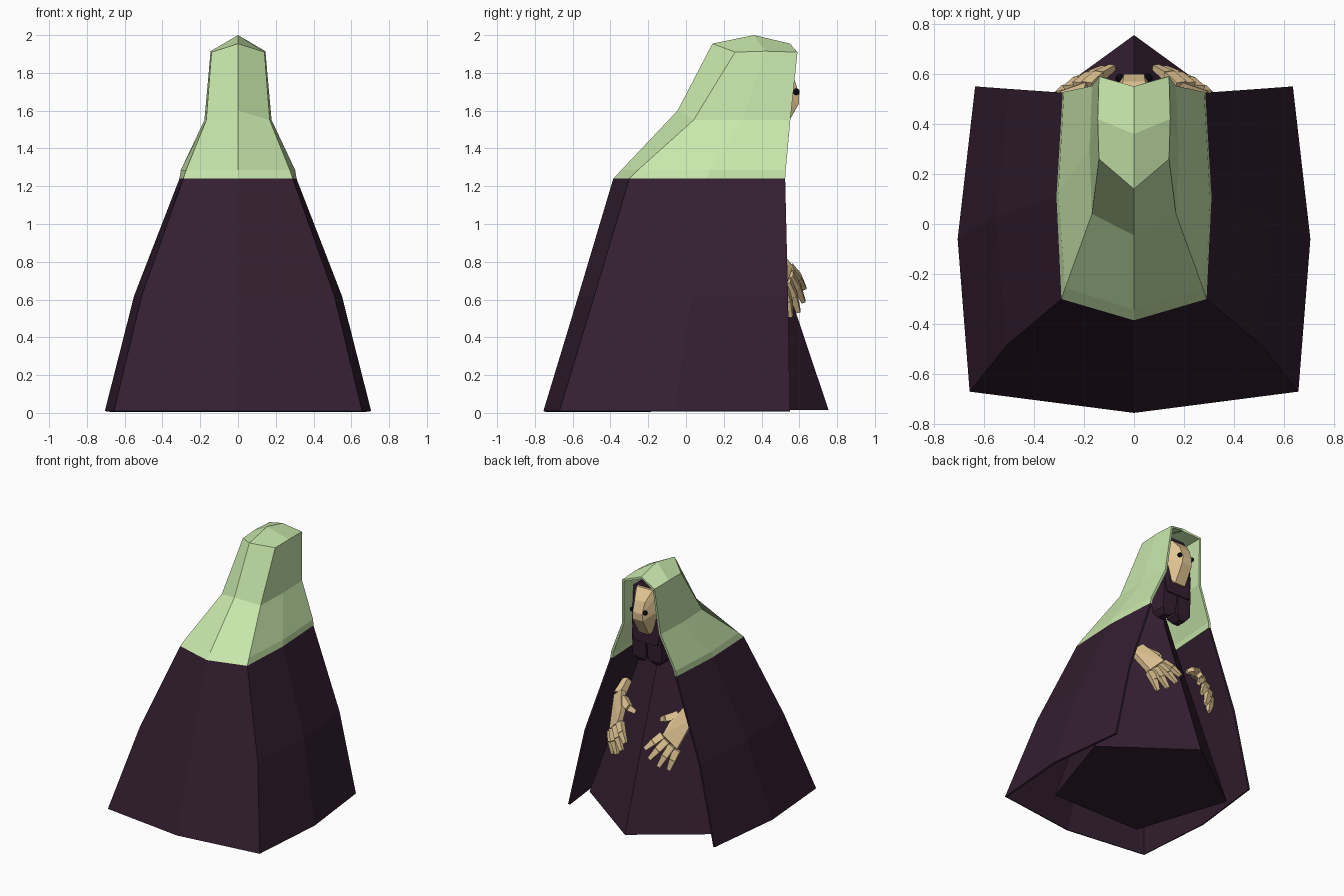
import bpy, bmesh, math
from mathutils import Vector

if "Cube" in bpy.data.objects:
    bpy.data.objects.remove(bpy.data.objects["Cube"])


def material(name, rgb):
    m = bpy.data.materials.new(name)
    m.diffuse_color = (*rgb, 1)
    m.use_nodes = True
    m.node_tree.nodes["Principled BSDF"].inputs["Base Color"].default_value = m.diffuse_color
    return m


PURPLE = material("dark_purple_cloth", (0.034, 0.0135, 0.031))
GREEN = material("pale_green_cloth", (0.58, 0.80, 0.41))
SKIN = material("tan_skin", (0.77, 0.57, 0.30))
BLACK = material("black_eye", (0.003, 0.002, 0.004))


def finish(name, bm, mat):
    me = bpy.data.meshes.new(name)
    bm.to_mesh(me)
    bm.free()
    me.materials.append(mat)
    ob = bpy.data.objects.new(name, me)
    bpy.context.collection.objects.link(ob)
    return ob


def drape(name, half_rows, mat, thickness):
    """Cloth shell lofted through mirrored rows: front edge, side, back corner, back centre."""
    bm = bmesh.new()
    rows = []
    for half in half_rows:
        full = half + [(-x, y, z) for x, y, z in reversed(half[:-1])]
        rows.append([bm.verts.new(p) for p in full])
    for low, high in zip(rows, rows[1:]):
        for j in range(len(low) - 1):
            bm.faces.new((low[j + 1], low[j], high[j], high[j + 1]))
    bmesh.ops.remove_doubles(bm, verts=bm.verts, dist=0.0005)
    ob = finish(name, bm, mat)
    mod = ob.modifiers.new("thickness", 'SOLIDIFY')
    mod.thickness = thickness
    mod.offset = -1
    return ob


def add_hull(bm, points):
    verts = [bm.verts.new(p) for p in points]
    bmesh.ops.convex_hull(bm, input=verts)
    junk = [v for v in verts if not v.link_faces]
    bmesh.ops.delete(bm, geom=junk, context='VERTS')


def hull(name, points, mat):
    bm = bmesh.new()
    add_hull(bm, points)
    return finish(name, bm, mat)


def both(points):
    return points + [(-x, y, z) for x, y, z in points if x > 0]


# Cloak and hood share the row at shoulder height
shoulder = [(0.285, 0.525, 1.24), (0.31, 0.11, 1.24), (0.29, -0.30, 1.24), (0, -0.385, 1.24)]
drape("cloak", [
    [(0.635, 0.55, 0.01), (0.705, -0.06, 0.01), (0.657, -0.67, 0.01), (0, -0.755, 0.01)],
    [(0.50, 0.54, 0.62), (0.55, 0.03, 0.62), (0.51, -0.485, 0.62), (0, -0.57, 0.62)],
    shoulder], PURPLE, 0.015)
drape("hood", [
    shoulder,
    [(0.28, 0.528, 1.285), (0.303, 0.125, 1.285), (0.275, -0.255, 1.285), (0, -0.343, 1.285)],
    [(0.168, 0.552, 1.55), (0.178, 0.30, 1.55), (0.168, 0.04, 1.55), (0, -0.045, 1.60)],
    [(0.14, 0.59, 1.91), (0.145, 0.42, 1.915), (0.14, 0.26, 1.91), (0, 0.14, 1.955)],
    [(0, 0.55, 1.955), (0, 0.36, 2.0), (0, 0.14, 1.955), (0, 0.14, 1.955)],
], GREEN, 0.018)

# Five-sided dress, closed at the hem
bm = bmesh.new()
levels = []
for z, r, cy in ((0.015, 0.655, 0.10), (1.22, 0.25, 0.10), (1.42, 0.10, 0.20)):
    levels.append([bm.verts.new((r * math.sin(i * math.tau / 5),
                                 cy + r * math.cos(i * math.tau / 5), z)) for i in range(5)])
for a, b in zip(levels, levels[1:]):
    for i in range(5):
        k = (i + 1) % 5
        bm.faces.new((a[k], a[i], b[i], b[k]))
bm.faces.new(levels[-1][::-1])
bm.faces.new(levels[0])
finish("dress", bm, PURPLE)

# Head: narrow face with a flat front
hull("head", both([
    (0.045, 0.52, 1.50), (0.09, 0.46, 1.56), (0.11, 0.48, 1.70), (0.045, 0.597, 1.635),
    (0.04, 0.60, 1.69), (0.045, 0.57, 1.775), (0.09, 0.50, 1.80), (0.07, 0.51, 1.85),
    (0.08, 0.34, 1.85), (0.08, 0.34, 1.56)]), SKIN)

# Hair: mass around and below the face, with two rounded ends
hull("hair", both([
    (0.125, 0.47, 1.83), (0.12, 0.25, 1.84), (0.06, 0.49, 1.885), (0.06, 0.25, 1.89),
    (0.125, 0.49, 1.55), (0.13, 0.24, 1.50), (0.10, 0.50, 1.42), (0.11, 0.28, 1.40)]), PURPLE)
for side, s in (("right", 1), ("left", -1)):
    hull(side + "_hair_end", [(s * x, y, z) for x, y, z in (
        (0.0, 0.50, 1.50), (0.125, 0.49, 1.50), (0.0, 0.36, 1.50), (0.13, 0.34, 1.50),
        (0.01, 0.48, 1.28), (0.125, 0.48, 1.29), (0.01, 0.36, 1.28), (0.13, 0.36, 1.29),
        (0.045, 0.46, 1.25), (0.095, 0.46, 1.25), (0.045, 0.38, 1.25), (0.095, 0.38, 1.25))], PURPLE)

    # Eye
    bm = bmesh.new()
    bmesh.ops.create_icosphere(bm, subdivisions=2, radius=0.018)
    bmesh.ops.translate(bm, verts=bm.verts, vec=(s * 0.056, 0.584, 1.70))
    for f in bm.faces:
        f.smooth = True
    finish(side + "_eye", bm, BLACK)

    # Hand: palm, four tapered fingers and a thumb
    bm = bmesh.new()
    normal = Vector((0.35, 0.75, 0.56)).normalized()

    def rod(path, radii):
        """Tapered four-sided segments along a path."""
        for a, b, ra, rb in zip(path, path[1:], radii, radii[1:]):
            a, b = Vector(a), Vector(b)
            across = (b - a).cross(normal).normalized()
            up = across.cross(b - a).normalized()
            pts = [p + across * u * r + up * v * r * 0.8
                   for p, r in ((a, ra), (b, rb)) for u, v in ((1, 1), (1, -1), (-1, 1), (-1, -1))]
            add_hull(bm, [(s * p.x, p.y, p.z) for p in pts])

    knuckles = [(0.185, 0.55, 0.765), (0.22, 0.548, 0.73), (0.255, 0.535, 0.695), (0.285, 0.515, 0.665)]
    tips = [(0.085, 0.627, 0.66), (0.12, 0.622, 0.59), (0.18, 0.595, 0.535), (0.24, 0.555, 0.51)]
    for k, t in zip(knuckles, tips):
        mid = (Vector(k) + Vector(t)) / 2 + normal * 0.008
        rod([k, mid, t], [0.026, 0.023, 0.014])
    rod([(0.24, 0.43, 0.89), (0.16, 0.475, 0.86), (0.11, 0.465, 0.835)], [0.03, 0.024, 0.014])
    palm = []
    for p in knuckles[::3] + [(0.26, 0.40, 0.94), (0.34, 0.38, 0.87), (0.20, 0.49, 0.84)]:
        for d in (0.022, -0.022):
            q = Vector(p) + normal * d
            palm.append((s * q.x, q.y, q.z))
    add_hull(bm, palm)
    rod([(0.30, 0.39, 0.90), (0.305, 0.29, 0.97)], [0.035, 0.028])
    bmesh.ops.recalc_face_normals(bm, faces=bm.faces)
    finish(side + "_hand", bm, SKIN)
